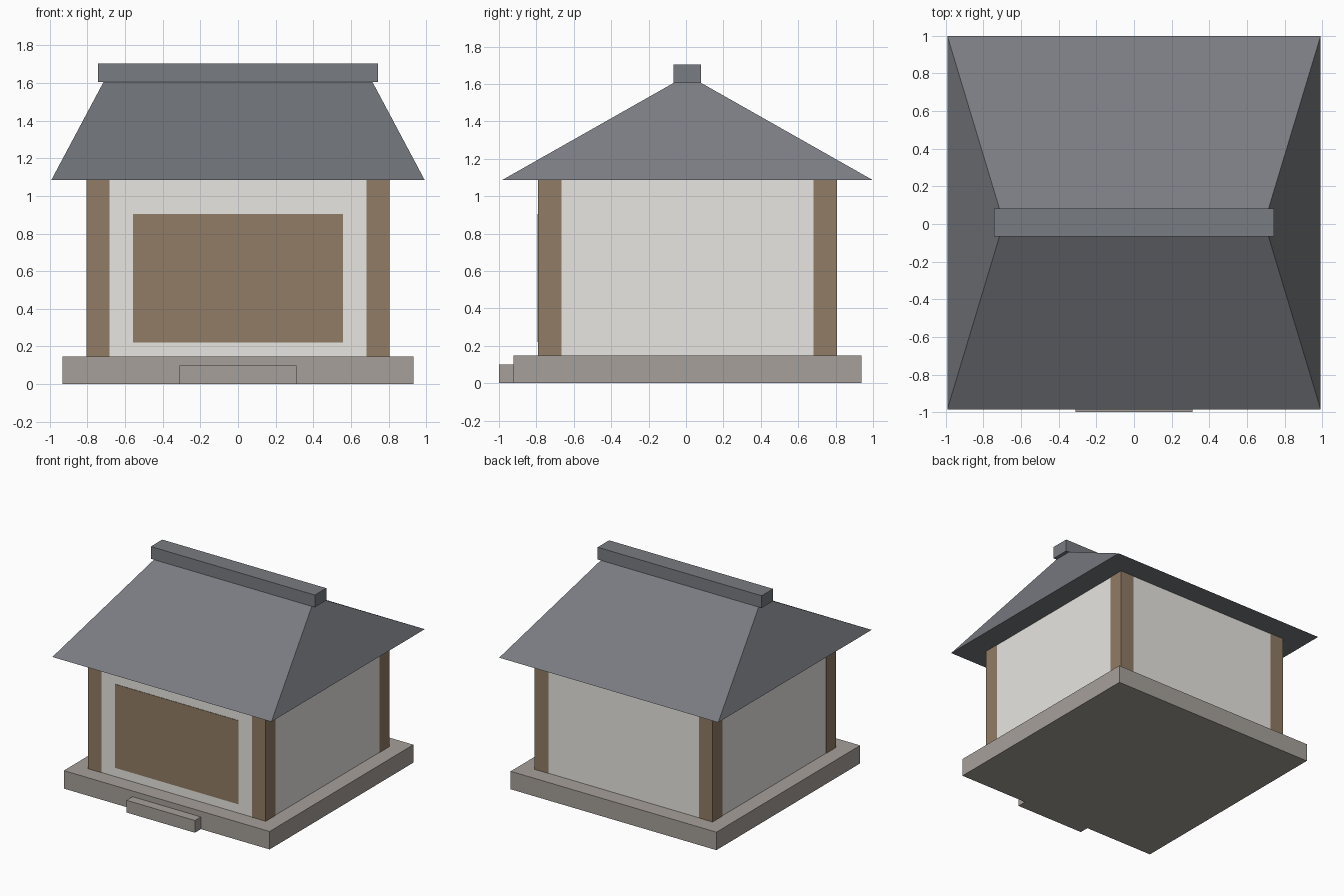
import bpy, bmesh

if "Cube" in bpy.data.objects:
    bpy.data.objects.remove(bpy.data.objects["Cube"])

CY = 0.0075  # house centre in y (the step shifts the bounds forward)


def material(name, rgb):
    m = bpy.data.materials.new(name)
    m.diffuse_color = (*rgb, 1)
    m.use_nodes = True
    m.node_tree.nodes["Principled BSDF"].inputs["Base Color"].default_value = m.diffuse_color
    return m


stone = material("stone", (0.38, 0.35, 0.32))
wood = material("wood", (0.28, 0.20, 0.13))
plaster = material("plaster", (0.80, 0.79, 0.75))
tile = material("tile", (0.19, 0.20, 0.22))


def frustum(name, center, bottom, top, z0, z1, mat):
    """Closed block whose half sizes run from bottom to top."""
    bm = bmesh.new()
    bmesh.ops.create_cube(bm, size=2)
    for v in bm.verts:
        hx, hy = top if v.co.z > 0 else bottom
        v.co = (center[0] + v.co.x * hx, center[1] + v.co.y * hy,
                z1 if v.co.z > 0 else z0)
    mesh = bpy.data.meshes.new(name)
    bm.to_mesh(mesh)
    bm.free()
    mesh.materials.append(mat)
    ob = bpy.data.objects.new(name, mesh)
    bpy.context.collection.objects.link(ob)
    return ob


def box(name, x0, x1, y0, y1, z0, z1, mat):
    half = ((x1 - x0) / 2, (y1 - y0) / 2)
    return frustum(name, ((x0 + x1) / 2, (y0 + y1) / 2), half, half, z0, z1, mat)


# Stone platform and front step
frustum("platform", (0, CY), (0.932, 0.93), (0.932, 0.93), 0, 0.147, stone)
box("front_step", -0.31, 0.31, -1.0, CY - 0.93, 0, 0.1, stone)

# Plaster walls
frustum("walls", (0, CY), (0.803, 0.797), (0.803, 0.797), 0.147, 1.085, plaster)

# Corner posts, barely proud of the walls
for sx, side in ((-1, "left"), (1, "right")):
    for sy, end in ((-1, "front"), (1, "back")):
        frustum(f"{end}_{side}_post", (sx * 0.744, CY + sy * 0.737),
                (0.062, 0.063), (0.062, 0.063), 0.147, 1.085, wood)

# Wooden front panel
box("front_panel", -0.558, 0.558, -0.793, -0.75, 0.22, 0.905, wood)

# Hipped roof and ridge cap
frustum("roof", (0, CY), (0.992, 0.9925), (0.715, 0.074), 1.085, 1.605, tile)
frustum("ridge_cap", (0, CY), (0.743, 0.074), (0.743, 0.074), 1.605, 1.705, tile)
